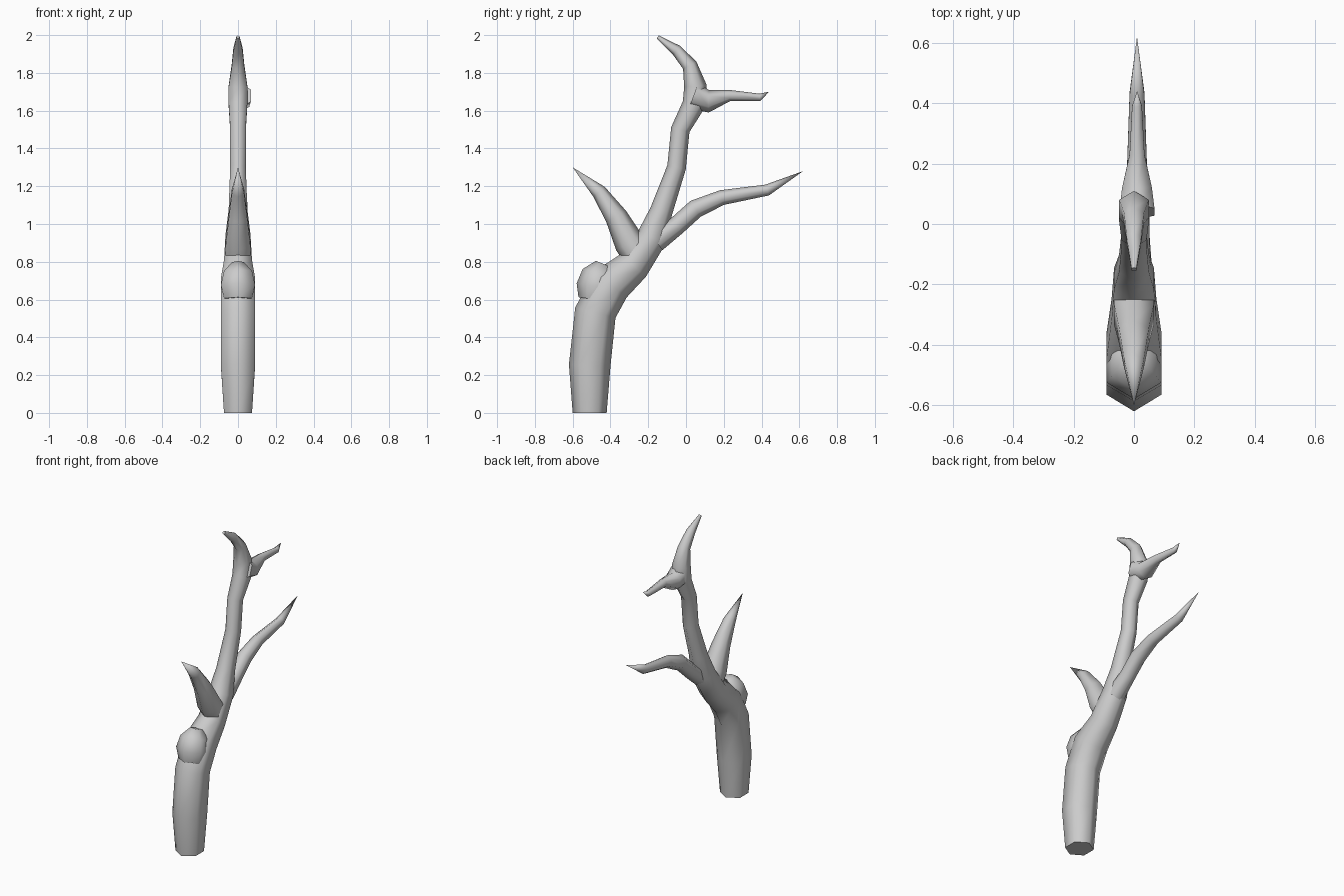
import bpy
import bmesh
from math import cos, sin, radians
from mathutils import Vector

SIDES = 6

default_cube = bpy.data.objects.get("Cube")
if default_cube:
    bpy.data.objects.remove(default_cube, do_unlink=True)

# Single grey material
grey = bpy.data.materials.new("bone grey")
grey.use_nodes = True
colour = (.6, .6, .6, 1)
grey.diffuse_color = colour
grey.node_tree.nodes["Principled BSDF"].inputs["Base Color"].default_value = colour


def add_ring(bm, centre, tangent, radius):
    """Add one six-sided section across the limb, with a ridge at front and back."""
    forward = Vector((0, -tangent.z, tangent.y))
    sideways = Vector((.95, 0, 0))
    ring = []
    for corner in range(SIDES):
        angle = radians(corner * 360 / SIDES)
        offset = forward * cos(angle) + sideways * sin(angle)
        ring.append(bm.verts.new(centre + offset * radius))
    return ring


def limb(name, path, shift=0):
    """Sweep the section along a bent path of (y, z, radius) points."""
    bm = bmesh.new()
    centres = [Vector((shift, y, z)) for y, z, radius in path]
    rings = []
    for index, centre in enumerate(centres):
        before = centres[max(index - 1, 0)]
        after = centres[min(index + 1, len(centres) - 1)]
        tangent = (after - before).normalized()
        radius = path[index][-1]
        rings.append(add_ring(bm, centre, tangent, radius))

    # Skin between neighbouring rings and close both ends
    for low, high in zip(rings, rings[1:]):
        for corner in range(SIDES):
            following = (corner + 1) % SIDES
            bm.faces.new((low[corner], low[following],
                          high[following], high[corner]))
    bm.faces.new(rings[0])
    bm.faces.new(rings[-1])

    # Pointed ends collapse to a single vertex
    bmesh.ops.remove_doubles(bm, verts=bm.verts, dist=.001)
    bmesh.ops.recalc_face_normals(bm, faces=bm.faces)
    mesh = bpy.data.meshes.new(name)
    bm.to_mesh(mesh)
    bm.free()
    mesh.materials.append(grey)

    limb_object = bpy.data.objects.new(name, mesh)
    bpy.context.collection.objects.link(limb_object)
    bpy.ops.object.select_all(action="DESELECT")
    limb_object.select_set(True)
    bpy.context.view_layer.objects.active = limb_object
    bpy.ops.object.shade_smooth_by_angle(angle=radians(70))


# Thick base, bending back and rising to the curved upper tip
limb("main_stem", [
    (-.51, 0, .09),
    (-.51, .25, .11),
    (-.48, .53, .11),
    (-.4, .68, .11),
    (-.28, .78, .09),
    (-.18, .93, .08),
    (-.13, 1.07, .06),
    (-.05, 1.3, .05),
    (-.03, 1.5, .05),
    (.04, 1.63, .06),
    (.05, 1.73, .06),
    (.02, 1.84, .04),
    (-.05, 1.92, .03),
    (-.15, 1.99, .01),
])

# Rounded stump on the front of the bend
limb("brow_knob", [
    (-.48, .6, .09),
    (-.47, .67, .11),
    (-.46, .74, .09),
    (-.44, .79, .04),
])

# Side branches, each narrowing to a point
limb("front_tine", [
    (-.23, .8, .08),
    (-.3, .9, .08),
    (-.37, 1.04, .06),
    (-.46, 1.17, .04),
    (-.6, 1.3, 0),
])
limb("back_tine", [
    (-.16, .91, .06),
    (-.05, .99, .05),
    (.05, 1.08, .05),
    (.19, 1.14, .04),
    (.43, 1.18, .03),
    (.62, 1.28, 0),
], shift=.01)
limb("upper_back_tine", [
    (.04, 1.68, .07),
    (.12, 1.65, .06),
    (.23, 1.68, .03),
    (.39, 1.67, .02),
    (.44, 1.7, 0),
], shift=.01)
